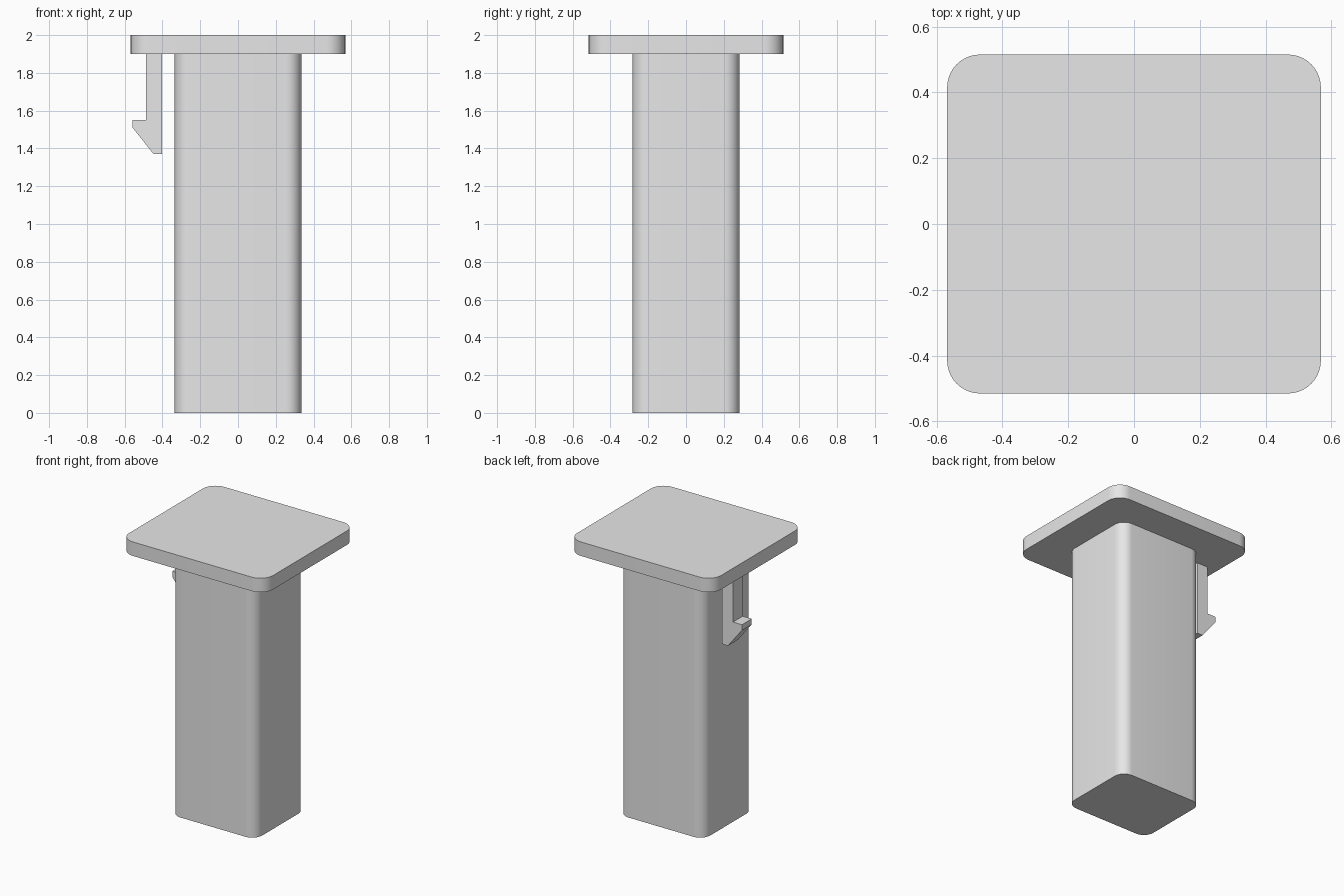
import bpy
import math
import bmesh

cube = bpy.data.objects.get("Cube")
if cube:
    bpy.data.objects.remove(cube, do_unlink=True)

# Single plain grey
grey = bpy.data.materials.new("light_grey")
grey.use_nodes = True
colour = (0.8, 0.8, 0.8, 1.0)
grey.diffuse_color = colour
grey.node_tree.nodes["Principled BSDF"].inputs["Base Color"].default_value = colour


def rounded_rect(half_x, half_y, radius, steps=10):
    """Outline of a rectangle with round corners, counter-clockwise."""
    points = []
    for i, (sx, sy) in enumerate([(1, 1), (-1, 1), (-1, -1), (1, -1)]):
        for s in range(steps + 1):
            a = math.pi / 2 * (i + s / steps)
            points.append((sx * (half_x - radius) + radius * math.cos(a),
                           sy * (half_y - radius) + radius * math.sin(a)))
    return points


def extrude_outline(name, points, direction):
    """Solid made by pushing a flat outline along a direction."""
    bm = bmesh.new()
    face = bm.faces.new([bm.verts.new(p) for p in points])
    result = bmesh.ops.extrude_face_region(bm, geom=[face], use_keep_orig=True)
    moved = [g for g in result["geom"] if isinstance(g, bmesh.types.BMVert)]
    bmesh.ops.translate(bm, verts=moved, vec=direction)
    bmesh.ops.recalc_face_normals(bm, faces=bm.faces)
    mesh = bpy.data.meshes.new(name)
    bm.to_mesh(mesh)
    bm.free()
    mesh.materials.append(grey)
    obj = bpy.data.objects.new(name, mesh)
    bpy.context.collection.objects.link(obj)
    bpy.ops.object.select_all(action="DESELECT")
    obj.select_set(True)
    bpy.context.view_layer.objects.active = obj
    bpy.ops.object.shade_smooth_by_angle(angle=math.radians(30))
    return obj


plate_bottom, plate_top = 1.9, 2.0

# Tall post and the wider plate on top of it
post = [(x, y, 0) for x, y in rounded_rect(0.335, 0.283, 0.08)]
extrude_outline("post", post, (0, 0, plate_bottom))
plate = [(x, y, plate_bottom) for x, y in rounded_rect(0.568, 0.515, 0.1)]
extrude_outline("top_plate", plate, (0, 0, plate_top - plate_bottom))

# Snap hook hanging below the plate beside the post
hook = [(-0.402, plate_bottom), (-0.487, plate_bottom), (-0.487, 1.55),
        (-0.558, 1.55), (-0.558, 1.51), (-0.447, 1.37), (-0.402, 1.37)]
extrude_outline("snap_hook", [(x, 0.055, z) for x, z in hook], (0, 0.11, 0))
